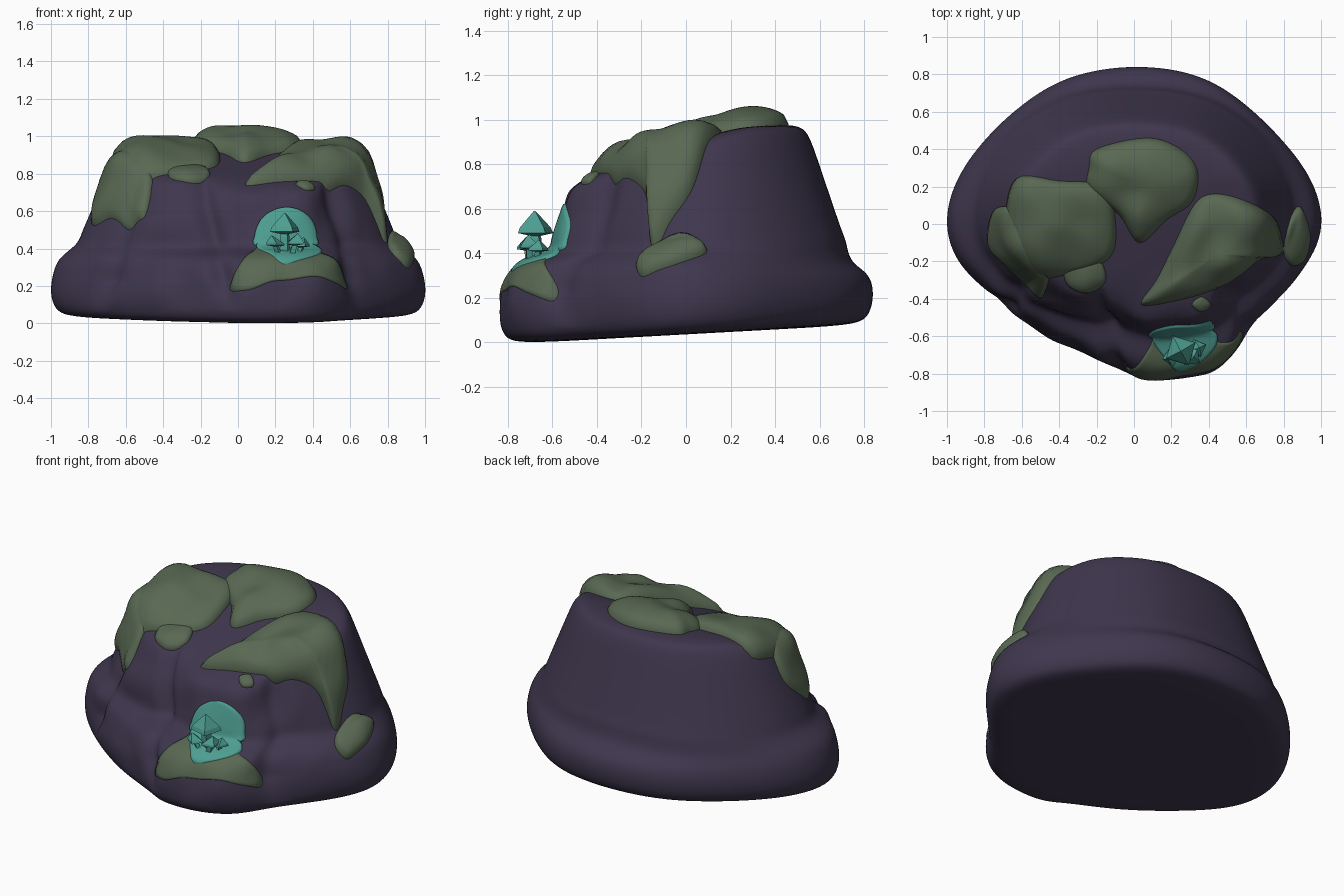
import bpy, math
from mathutils import Vector, noise
from mathutils.bvhtree import BVHTree

if "Cube" in bpy.data.objects:
    bpy.data.objects.remove(bpy.data.objects["Cube"])


def material(name, colour):
    m = bpy.data.materials.new(name)
    m.use_nodes = True
    m.diffuse_color = (*colour, 1)
    m.node_tree.nodes["Principled BSDF"].inputs["Base Color"].default_value = (*colour, 1)
    return m


ROCK = material("dusky purple rock", (.05, .038, .076))
MOSS = material("grey green moss", (.098, .138, .085))
TEAL = material("glowing teal", (.075, .34, .285))


def add_object(name, verts, faces, mat, smooth=True):
    mesh = bpy.data.meshes.new(name)
    mesh.from_pydata(verts, [], faces)
    mesh.materials.append(mat)
    mesh.update()
    obj = bpy.data.objects.new(name, mesh)
    bpy.context.collection.objects.link(obj)
    for poly in mesh.polygons:
        poly.use_smooth = smooth
    return obj


def skin(rings, n):
    """Quads between successive closed rings of n points."""
    return [(r * n + i, r * n + (i + 1) % n, (r + 1) * n + (i + 1) % n, (r + 1) * n + i)
            for r in range(rings - 1) for i in range(n)]


# Rock: outlines of the spreading foot and of the wall above it
BASE = [(1, .03), (.93, .25), (.78, .44), (.6, .62), (.36, .79), (0, .84), (-.36, .78), (-.6, .62),
        (-.78, .45), (-.93, .25), (-1, .02), (-.94, -.2), (-.75, -.38), (-.55, -.53), (-.35, -.65),
        (-.08, -.76), (.02, -.83), (.3, -.82), (.5, -.73), (.61, -.55), (.78, -.37), (.95, -.16)]
WALL = [(.87, .03), (.84, .23), (.73, .41), (.57, .57), (.34, .7), (0, .73), (-.34, .7), (-.57, .57),
        (-.73, .41), (-.84, .23), (-.87, 0), (-.8, -.17), (-.65, -.34), (-.48, -.46), (-.3, -.52),
        (-.1, -.55), (.05, -.58), (.25, -.61), (.43, -.57), (.54, -.43), (.68, -.3), (.8, -.14)]
BASE = [Vector(p) * 1.03 for p in BASE]
WALL = [Vector(p) for p in WALL]


def rim_point(p):
    if p.y > 0:
        return Vector((p.x * .78, p.y * .76))
    return Vector((p.x * .83, p.y * .92)) if p.x > 0 else Vector((p.x * .77, p.y * .83))


RIM = [rim_point(p) for p in WALL]


def top_height(p):
    return min(.9 + (.28 if p.y > 0 else .36) * p.y, .98)


def build_rock():
    n = len(BASE)
    verts = []

    def ring(points, height):
        verts.extend((p.x, p.y, height(p)) for p in points)

    for scale, z in ((.5, 0), (.89, 0), (.97, .03), (1, .13), (.98, .24)):
        ring([p * scale for p in BASE], lambda p: z + .035 + .055 * p.y * (1 - z))
    ring([b.lerp(w, .3 + .8 * max(w.y, 0)) for b, w in zip(BASE, WALL)], lambda p: .355)
    ring(WALL, lambda p: .42 + .05 * p.y)
    for t in (.1, .35, .75, 1):
        ring([w.lerp(r, t) for w, r in zip(WALL, RIM)],
             lambda p: .44 + (top_height(p) - .47) * t)
    for scale in (.9, .5):
        ring([p * scale for p in RIM], top_height)
    rings = len(verts) // n
    faces = skin(rings, n) + [tuple(reversed(range(n))),
                              tuple(range((rings - 1) * n, rings * n))]
    obj = add_object("rock_mound", verts, faces, ROCK)
    mod = obj.modifiers.new("round", 'SUBSURF')
    mod.levels = 3
    bpy.context.view_layer.objects.active = obj
    obj.select_set(True)
    bpy.ops.object.modifier_apply(modifier=mod.name)
    # Weathered creases and unevenness across the front
    for v in obj.data.vertices:
        p = v.co.copy()
        front = min(max((-p.y - .15) * 4, 0), 1) * min(max(p.z * 6 - .4, 0), 1)
        push = .035 * noise.noise(p * 4.5)
        for centre, lean in ((-.64, .3), (-.12, -.25), (.58, -.2)):
            off = (p.x - centre - lean * (p.z - .4)) / .05
            push -= .045 * math.exp(-off * off)
        flat = Vector((p.x, p.y, 0)).normalized()
        v.co = p + flat * push * front
    for poly in obj.data.polygons:
        poly.use_smooth = True
    return obj


rock = build_rock()
surface = BVHTree.FromPolygons([v.co for v in rock.data.vertices],
                               [p.vertices[:] for p in rock.data.polygons])


def rounded(points, steps=5):
    """Closed smooth curve through the points."""
    pts, out = [Vector(p) for p in points], []
    n = len(pts)
    for i in range(n):
        a, b, c, d = (pts[(i + k) % n] for k in (-1, 0, 1, 2))
        for s in range(steps):
            t = s / steps
            out.append(.5 * (2 * b + (c - a) * t + (2 * a - 5 * b + 4 * c - d) * t ** 2
                             + (3 * b - a - 3 * c + d) * t ** 3))
    return out


def drape(name, points, thick, mat, lift=.006, tilt=0, rings=12):
    """Domed patch laid on the rock, from above (tilt 0) to straight from the front (tilt 90)."""
    edge = rounded(points)
    n = len(edge)
    centre = sum(edge, Vector((0, 0))) / n
    c, s = math.cos(math.radians(tilt)), math.sin(math.radians(tilt))
    ray = Vector((0, s, -c))
    verts = []
    for r in range(rings + 2):
        t = min(max(r / rings, .02), 1)
        for e in edge:
            q = centre.lerp(e, t)
            on_plane = Vector((q.x, q.y * c, q.y * s))
            hit, normal, _, _ = surface.ray_cast(on_plane - ray * 3, ray)
            if hit is None:
                hit, normal, _, _ = surface.find_nearest(on_plane)
            out = (normal - ray).normalized()
            bump = 1 + .5 * noise.noise(hit * 5)
            # The extra last ring tucks the edge into the rock
            rise = lift + thick * bump * math.sqrt(1 - t * t) if r <= rings else -.03
            verts.append(hit + out * rise)
    faces = skin(rings + 2, n) + [tuple(reversed(range(n)))]
    return add_object(name, verts, faces, mat)


# Moss cushions
drape("moss_crown", [(-.24, .3), (-.2, .4), (.07, .46), (.25, .4), (.34, .28), (.31, .12), (.17, .02),
                     (.03, -.1), (-.08, .05), (-.24, .18)], .085, MOSS)
drape("moss_right_cushion", [(-.63, .24), (-.4, .23), (-.16, .2), (-.1, .02), (-.13, -.18),
                             (-.36, -.27), (-.58, -.27), (-.68, -.02)], .08, MOSS)
drape("moss_right_lobe", [(-.74, .08), (-.6, .05), (-.46, -.22), (-.49, -.39), (-.56, -.34),
                          (-.68, -.22), (-.78, -.1)], .06, MOSS)
drape("moss_right_tuft", [(-.36, -.2), (-.2, -.18), (-.15, -.3), (-.25, -.37), (-.36, -.32)], .035, MOSS)
drape("moss_left_cushion", [(.04, -.43), (.12, -.3), (.21, -.12), (.32, .1), (.42, .16), (.58, .13),
                            (.74, .04), (.785, -.07), (.79, -.15), (.68, -.18), (.55, -.28), (.4, -.36),
                            (.22, -.41)], .1, MOSS)
drape("moss_brow_spot", [(.31, -.43), (.36, -.39), (.41, -.43), (.36, -.47)], .015, MOSS)
drape("moss_side_patch", [(.8, -.14), (.84, .04), (.89, .09), (.94, -.05), (.91, -.19), (.84, -.22)],
      .055, MOSS)
drape("moss_foot_carpet", [(-.04, -.42), (.06, -.46), (.2, -.42), (.3, -.4), (.42, -.37), (.52, -.34),
                           (.58, -.29), (.55, -.22), (.44, -.18), (.4, -.13), (.14, -.13),
                           (.08, -.2), (.01, -.32)], .003, MOSS, tilt=45)

# Teal glow on the wall and on the ledge
drape("glow_wall", [(.11, .41), (.09, .47), (.12, .55), (.18, .6), (.26, .62), (.34, .6), (.4, .54),
                    (.42, .46), (.4, .41)], .006, TEAL, .012, tilt=90)
drape("glow_ledge", [(.1, -.6), (.25, -.57), (.42, -.57), (.44, -.64), (.36, -.73), (.24, -.78),
                     (.17, -.72)], .004, TEAL, .014)


# Faceted mushrooms
def mushroom(name, foot, height, width, lean, turn):
    profile = [(.18, 0), (.16, .5), (.14, .55), (.5, .6), (.44, .7), (.02, 1)]
    sides = 4
    verts = []
    for radius, h in profile:
        for k in range(sides):
            a = turn + k * math.tau / sides
            verts.append(Vector(foot) + Vector((math.cos(a) * radius * width + lean[0] * h,
                                                math.sin(a) * radius * width + lean[1] * h, h * height)))
    faces = skin(len(profile), sides) + [tuple(reversed(range(sides))),
                                         tuple(range(len(verts) - sides, len(verts)))]
    return add_object(name, verts, faces, TEAL, False)


mushroom("mushroom_tall", (.25, -.67, .34), .25, .18, (0, -.01), .5)
mushroom("mushroom_right", (.23, -.7, .34), .13, .1, (-.05, -.02), .2)
mushroom("mushroom_left", (.28, -.7, .34), .14, .12, (.04, -.01), .9)
mushroom("mushroom_outer", (.32, -.67, .34), .12, .1, (.03, .01), .4)
